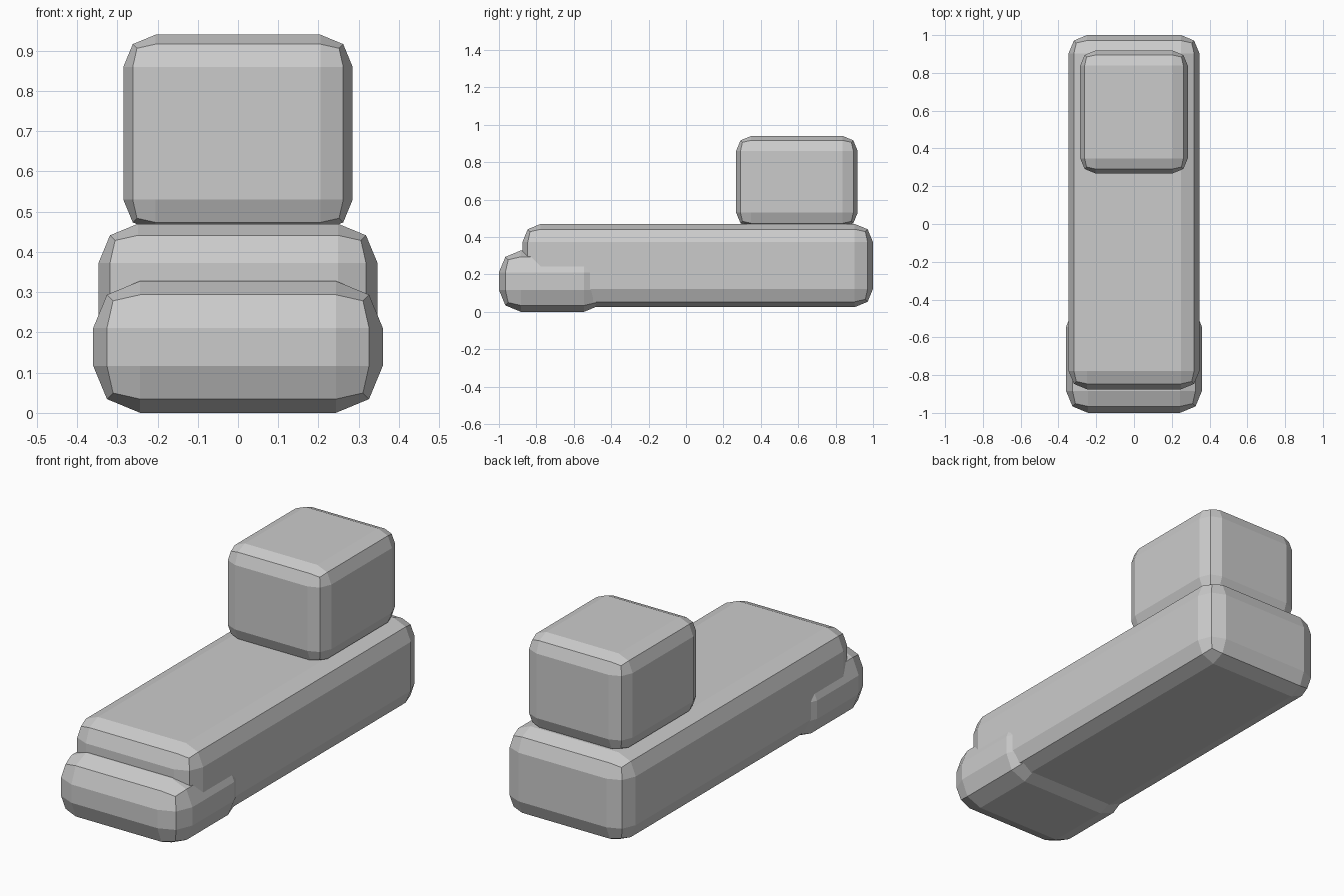
import bpy
import bmesh

if "Cube" in bpy.data.objects:
    bpy.data.objects.remove(bpy.data.objects["Cube"])


def rounded_block(name, lo, hi, radius):
    """Box between two corners with a two-segment rounded edge."""
    mesh = bpy.data.meshes.new(name)
    bm = bmesh.new()
    bmesh.ops.create_cube(bm, size=1)
    for v in bm.verts:
        v.co = [(a + b) / 2 + c * (b - a) for a, b, c in zip(lo, hi, v.co)]
    bm.to_mesh(mesh)
    bm.free()
    obj = bpy.data.objects.new(name, mesh)
    bpy.context.collection.objects.link(obj)
    bevel = obj.modifiers.new("rounded_edges", 'BEVEL')
    bevel.width = radius
    bevel.segments = 2
    bevel.limit_method = 'NONE'
    return obj


# Long main body
rounded_block("body", (-0.347, -0.875, 0.025), (0.347, 1.0, 0.47), 0.098)

# Low nose block, sunk into the front of the body
rounded_block("nose", (-0.36, -1.0, 0.0), (0.36, -0.428, 0.328), 0.117)

# Upper block near the back, its underside sunk slightly into the body
rounded_block("upper_block", (-0.285, 0.268, 0.45), (0.285, 0.918, 0.94), 0.08)
